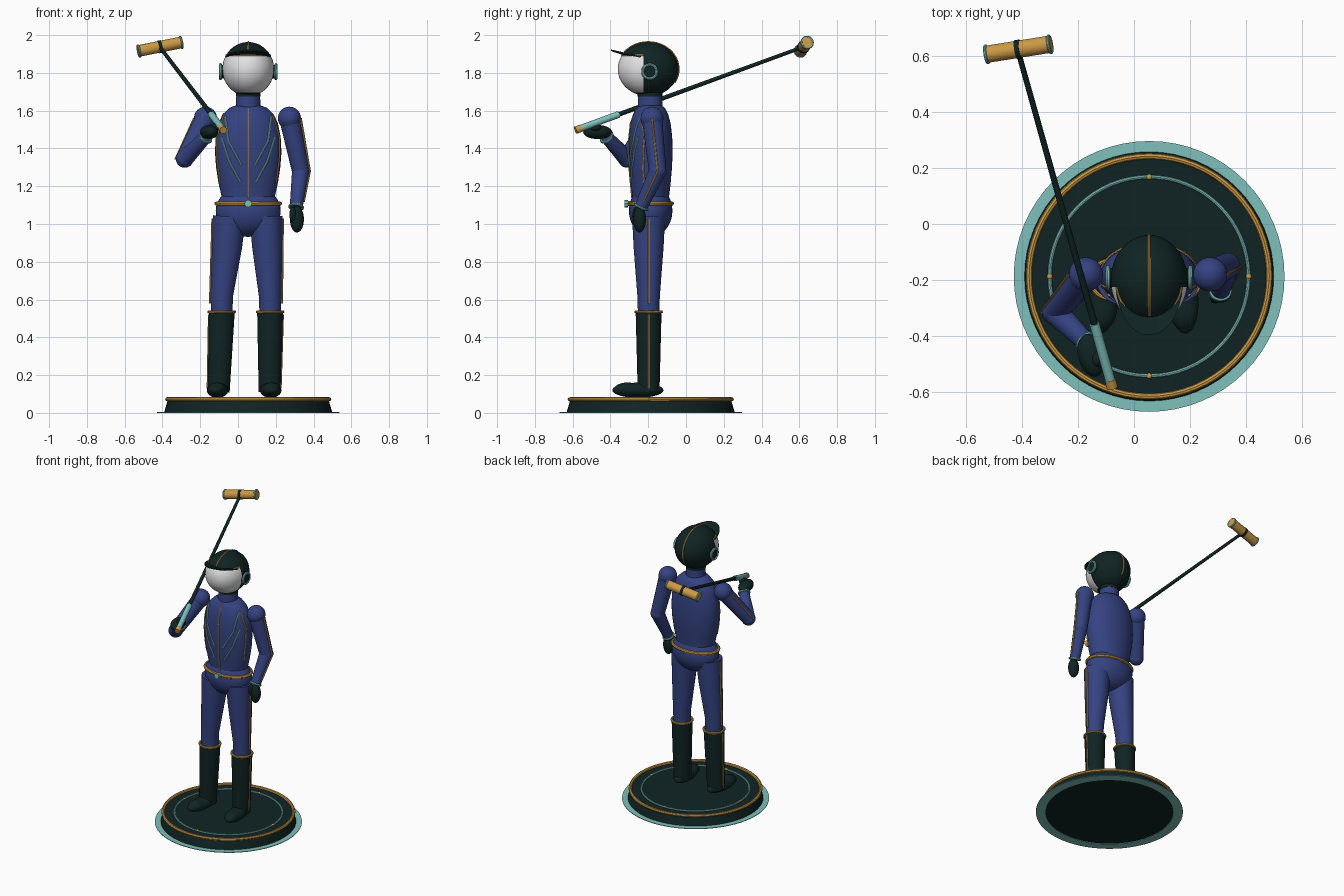
import bpy, bmesh, math
from mathutils import Vector, Matrix

cube = bpy.data.objects.get("Cube")
if cube:
    bpy.data.objects.remove(cube, do_unlink=True)

CX, CY = 0.054, -0.187          # axis of the figure and plinth


def material(name, rgb, rough=0.6):
    m = bpy.data.materials.new(name)
    m.use_nodes = True
    col = (*rgb, 1)
    m.diffuse_color = col
    bsdf = next(n for n in m.node_tree.nodes if n.type == 'BSDF_PRINCIPLED')
    bsdf.inputs["Base Color"].default_value = col
    bsdf.inputs["Roughness"].default_value = rough
    return m


BLUE = material("navy blue", (0.035, 0.056, 0.22))
DARK = material("dark green", (0.005, 0.017, 0.017))
TEAL = material("pale teal", (0.21, 0.53, 0.50))
GOLD = material("gold", (0.60, 0.32, 0.06))
WHITE = material("face white", (0.76, 0.76, 0.77))


def finish(name, bm, *mats):
    bmesh.ops.recalc_face_normals(bm, faces=bm.faces)
    me = bpy.data.meshes.new(name)
    bm.to_mesh(me)
    bm.free()
    ob = bpy.data.objects.new(name, me)
    bpy.context.collection.objects.link(ob)
    for m in mats:
        me.materials.append(m)
    bpy.ops.object.select_all(action='DESELECT')
    ob.select_set(True)
    bpy.context.view_layer.objects.active = ob
    bpy.ops.object.shade_smooth_by_angle(angle=math.radians(40))
    return ob


def skin(name, rings, mat, closed=False):
    """Bridge equal rings of points; cap the ends unless closed into a loop."""
    bm = bmesh.new()
    rows = [[bm.verts.new(p) for p in ring] for ring in rings]
    n = len(rows[0])
    pairs = list(zip(rows, rows[1:])) + ([(rows[-1], rows[0])] if closed else [])
    for a, b in pairs:
        for i in range(n):
            j = (i + 1) % n
            bm.faces.new((a[i], a[j], b[j], b[i]))
    if not closed:
        bm.faces.new(rows[0])
        bm.faces.new(rows[-1])
    return finish(name, bm, mat)


def loft(name, profile, mat, seg=32, closed=False, c=(CX, CY)):
    """Stack ellipses given as (z, rx, ry)."""
    ang = [2 * math.pi * i / seg for i in range(seg)]
    return skin(name, [[(c[0] + rx * math.cos(a), c[1] + ry * math.sin(a), z) for a in ang]
                       for z, rx, ry in profile], mat, closed)


def tube(name, pts, radii, mat, seg=20, closed=False):
    """Sweep a circle along a path, with a radius for each point."""
    pts = [Vector(p) for p in pts]
    n = len(pts)
    if not isinstance(radii, (list, tuple)):
        radii = [radii] * n
    rings, side = [], None
    for i, p in enumerate(pts):
        nxt = pts[(i + 1) % n] if closed else pts[min(i + 1, n - 1)]
        t = (nxt - pts[i - 1 if closed or i else 0]).normalized()
        if side is None:
            side = t.orthogonal()
        side = (side - t * side.dot(t)).normalized()
        up = t.cross(side)
        rings.append([p + radii[i] * (side * math.cos(a) + up * math.sin(a))
                      for a in [2 * math.pi * k / seg for k in range(seg)]])
    return skin(name, rings, mat, closed)


def ring(name, c, rx, ry, r, mat, axis=(0, 0, 1), seg=48):
    q = Vector((0, 0, 1)).rotation_difference(Vector(axis))
    pts = [Vector(c) + q @ Vector((rx * math.cos(a), ry * math.sin(a), 0))
           for a in [2 * math.pi * i / seg for i in range(seg)]]
    return tube(name, pts, r, mat, 8, True)


def ball(name, c, r, mat, rot_z=0.0):
    bm = bmesh.new()
    bmesh.ops.create_uvsphere(bm, u_segments=32, v_segments=20, radius=1, matrix=Matrix.Translation(c)
                              @ Matrix.Rotation(rot_z, 4, 'Z') @ Matrix.Diagonal((*r, 1)))
    return finish(name, bm, mat)


# Plinth
loft("plinth", [(0.003, 0.445, 0.445), (0.02, 0.44, 0.44), (0.07, 0.425, 0.425)], DARK, 64)
loft("plinth_foot_ring", [(0, 0.42, 0.42), (0, 0.483, 0.483), (0.004, 0.483, 0.483), (0.004, 0.42, 0.42)],
     TEAL, 64, True)
ring("plinth_gold_rim", (CX, CY, 0.072), 0.429, 0.429, 0.011, GOLD, seg=64)
ring("plinth_inlay", (CX, CY, 0.071), 0.355, 0.355, 0.007, TEAL, seg=64)
for i in range(4):
    a = i * math.pi / 2
    ball(f"inlay_stud_{i}", (CX + 0.355 * math.cos(a), CY + 0.355 * math.sin(a), 0.074), (0.01, 0.01, 0.007), GOLD)

# Legs and boots: side, hip x, knee x, ankle x
for side, s, hx, kx, ax in (("left", 1, 0.148, 0.170, 0.167), ("right", -1, -0.046, -0.086, -0.102)):
    y = -0.198
    tube(side + "_leg", [(hx, y, 1.04), (hx + (kx - hx) * 0.3, y, 0.88), (kx, y, 0.62), (kx, y, 0.50)],
         [0.088, 0.080, 0.060, 0.056], BLUE, 28)
    tube(side + "_boot", [(kx, y, 0.535), (ax, y, 0.11)], [0.069, 0.058], DARK, 28)
    ring(side + "_boot_cuff", (kx, y, 0.535), 0.068, 0.068, 0.008, GOLD)
    ball(side + "_foot", (ax + s * 0.006, -0.255, 0.12), (0.056, 0.136, 0.04), DARK, s * 0.09)
    ball(side + "_toe_cap", (ax + s * 0.01, -0.31, 0.125), (0.05, 0.07, 0.036), DARK, s * 0.09)
    tube(side + "_leg_stripe", [(hx + s * 0.089, y, 1.03), (hx + (kx - hx) * 0.3 + s * 0.081, y, 0.88),
                                (kx + s * 0.062, y, 0.58)], 0.006, GOLD, 8)
    tube(side + "_boot_stripe", [(kx + s * 0.068, y, 0.52), (ax + s * 0.059, y, 0.13)], 0.005, GOLD, 8)

# Hips and belt
ball("hips", (CX, CY, 1.07), (0.172, 0.115, 0.138), BLUE)
ring("belt", (CX, CY, 1.108), 0.168, 0.112, 0.011, GOLD)
tube("belt_buckle_mount", [(CX, -0.29, 1.108), (CX, -0.312, 1.108)], 0.014, GOLD, 8)
tube("belt_buckle", [(CX, -0.308, 1.108), (CX, -0.325, 1.108)], 0.02, TEAL, 8)

# Torso
TORSO = [(1.09, 0.135, 0.095), (1.15, 0.142, 0.098), (1.22, 0.158, 0.106), (1.30, 0.170, 0.113),
         (1.38, 0.176, 0.116), (1.46, 0.172, 0.114), (1.53, 0.158, 0.106), (1.58, 0.136, 0.093),
         (1.615, 0.10, 0.075), (1.63, 0.06, 0.055)]
loft("torso", TORSO, BLUE, 40)


def on_torso(dx, z, front=-1):
    """Point on the chest surface at an offset from the centre line."""
    for (z0, x0, y0), (z1, x1, y1) in zip(TORSO, TORSO[1:]):
        if z0 <= z <= z1:
            f = (z - z0) / (z1 - z0)
            rx, ry = x0 + (x1 - x0) * f, y0 + (y1 - y0) * f
            dx = max(-rx, min(rx, dx))
            return Vector((CX + dx, CY + front * ry * math.sqrt(1 - (dx / rx) ** 2), z))


def piping(name, keys, r, mat):
    pts = []
    for (xa, za), (xb, zb) in zip(keys, keys[1:]):
        pts += [on_torso(xa + (xb - xa) * k / 6, za + (zb - za) * k / 6) for k in range(6)]
    tube(name, pts + [on_torso(*keys[-1])], r, mat, 8)


piping("jacket_front_seam", [(0, 1.13), (0, 1.61)], 0.005, GOLD)
for side, s in (("left", 1), ("right", -1)):
    piping(side + "_chest_braid", [(s * 0.122, 1.57), (s * 0.105, 1.44), (s * 0.035, 1.31)], 0.006, TEAL)
    piping(side + "_lower_braid", [(s * 0.142, 1.46), (s * 0.10, 1.33), (s * 0.04, 1.22)], 0.006, TEAL)
    piping(side + "_side_seam", [(s * 0.13, 1.575), (s * 0.165, 1.46), (s * 0.166, 1.36), (s * 0.15, 1.22)],
           0.005, GOLD)

# Neck
tube("neck", [(CX, -0.19, 1.59), (CX, -0.19, 1.69)], [0.067, 0.063], BLUE, 28)
tube("chin_collar", [(CX, -0.19, 1.675), (CX, -0.19, 1.70)], 0.066, DARK, 28)

# Head: one ellipsoid cut into face and cap
HC, HR = Vector((CX, -0.2, 1.82)), Vector((0.137, 0.161, 0.143))
bm = bmesh.new()
bmesh.ops.create_uvsphere(bm, u_segments=48, v_segments=32, radius=1,
                          matrix=Matrix.Translation(HC) @ Matrix.Diagonal((*HR, 1)))
for co, no in (((0, -0.225, 0), (0, 1, 0)), ((0, 0, 1.893), (0, 0, 1)), ((0, 0, 1.695), (0, 0, 1))):
    bmesh.ops.bisect_plane(bm, geom=bm.verts[:] + bm.edges[:] + bm.faces[:], plane_co=co, plane_no=no)
for f in bm.faces:
    c = f.calc_center_median()
    f.material_index = 1 if c.y < -0.225 and 1.695 < c.z < 1.893 else 0
finish("head", bm, DARK, WHITE)

# Cap trim: crest ridge, brow line, brim
tube("cap_ridge", [HC + Vector((0, -HR.y * math.cos(a), HR.z * math.sin(a)))
                   for a in [math.radians(38 + 172 * i / 30) for i in range(31)]], 0.005, GOLD, 8)
k = math.sqrt(1 - ((1.893 - HC.z) / HR.z) ** 2)
tube("brow_trim", [(CX + HR.x * k * math.sin(a), HC.y - HR.y * k * math.cos(a), 1.893)
                   for a in [math.radians(-80 + 8 * i) for i in range(21)]], 0.005, GOLD, 8)
rows = []
for i in range(21):
    a = math.radians(-80 + 8 * i)
    s, c = math.sin(a), math.cos(a)
    inner = Vector((CX + 0.108 * s, -0.2 - 0.122 * c, 1.882 + 0.012 * c))
    outer = Vector((CX + 0.12 * s, -0.205 - 0.192 * c, 1.876 + 0.044 * c))
    t = Vector((0, 0, 0.004))
    rows.append([inner - t, outer - t, outer + t, inner + t])
skin("cap_brim", rows, DARK)

# Ear discs
for side, s in (("left", 1), ("right", -1)):
    x = CX + s * 0.147
    tube(side + "_ear_disc", [(x - s * 0.03, -0.192, 1.807), (x + s * 0.004, -0.192, 1.807)], 0.036, DARK, 28)
    ring(side + "_ear_ring", (x, -0.192, 1.807), 0.037, 0.037, 0.008, TEAL, (1, 0, 0))

# Arms
ARMS = {"left": ((0.272, -0.18, 1.56), (0.332, -0.15, 1.28), (0.308, -0.238, 1.09)),
        "right": ((-0.172, -0.18, 1.56), (-0.282, -0.312, 1.345), (-0.172, -0.42, 1.46))}
for side, (sh, el, wr) in ARMS.items():
    ball(side + "_shoulder", sh, (0.061,) * 3, BLUE)
    tube(side + "_upper_arm", [sh, el], [0.054, 0.046], BLUE, 24)
    ball(side + "_elbow", el, (0.047,) * 3, BLUE)
    tube(side + "_forearm", [el, wr], [0.046, 0.034], BLUE, 24)
    ring(side + "_cuff", wr, 0.035, 0.035, 0.007, TEAL, Vector(wr) - Vector(el))
    out = Vector((1 if side == "left" else -1, 0, 0))
    tube(side + "_sleeve_stripe", [Vector(sh) + out * 0.061, Vector(el) + out * 0.049,
                                   Vector(el).lerp(Vector(wr), 0.85) + out * 0.037], 0.005, GOLD, 8)
ball("left_hand", (0.312, -0.246, 1.025), (0.037, 0.034, 0.07), DARK)
ball("left_thumb", (0.29, -0.265, 1.05), (0.018, 0.018, 0.04), DARK)
ball("right_hand", (-0.153, -0.468, 1.487), (0.046, 0.078, 0.037), DARK, 0.25)
ball("right_thumb", (-0.125, -0.48, 1.51), (0.03, 0.03, 0.022), DARK)

# Mallet
A, B = Vector((-0.08, -0.575, 1.50)), Vector((-0.415, 0.622, 1.938))
tube("mallet_shaft", [A, B], [0.013, 0.010], DARK, 12)
tube("mallet_grip", [A.lerp(B, 0.005), A.lerp(B, 0.183)], 0.018, TEAL, 16)
tube("mallet_pommel", [A.lerp(B, -0.008), A.lerp(B, 0.016)], 0.020, GOLD, 16)
H0, H1 = Vector((-0.530, 0.605, 1.915)), Vector((-0.296, 0.642, 1.962))
tube("mallet_head", [H0, H1], 0.031, GOLD, 28)
tube("mallet_band", [H0.lerp(H1, 0.465), H0.lerp(H1, 0.535)], 0.034, DARK, 28)
for n, t in (("outer", 0.02), ("inner", 0.98)):
    ring("mallet_" + n + "_ring", H0.lerp(H1, t), 0.030, 0.030, 0.006, TEAL, H1 - H0)
